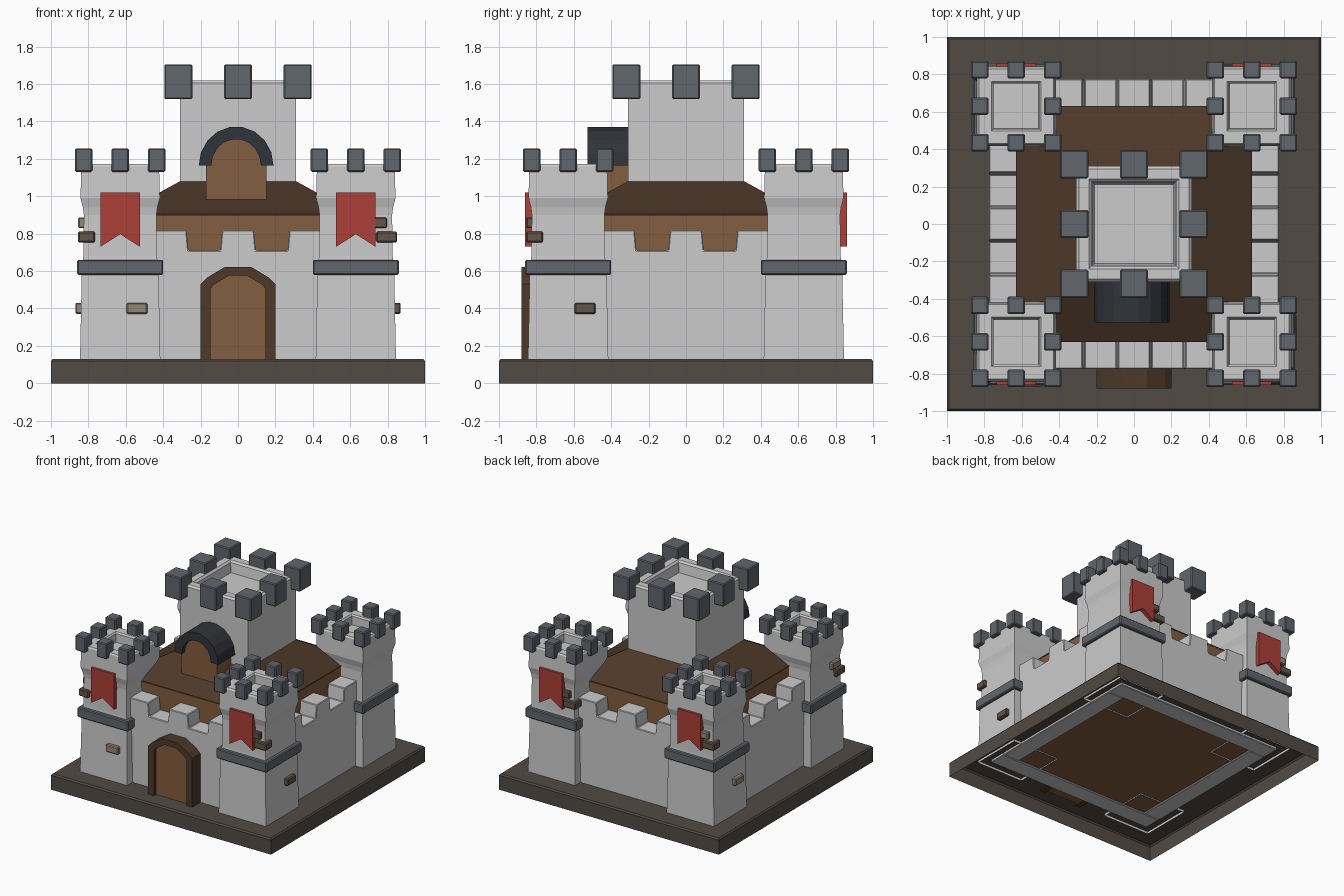
import bpy, bmesh
from math import pi, cos, sin
from mathutils import Matrix, Vector

if "Cube" in bpy.data.objects:
    bpy.data.objects.remove(bpy.data.objects["Cube"])


def mat(name, rgb):
    m = bpy.data.materials.new(name)
    m.diffuse_color = (*rgb, 1)
    m.use_nodes = True
    m.node_tree.nodes["Principled BSDF"].inputs["Base Color"].default_value = m.diffuse_color
    return m


DARK = mat("dark_stone", (0.12, 0.135, 0.155))
EARTH = mat("earth", (0.085, 0.07, 0.058))
WOOD = mat("wood", (0.23, 0.11, 0.05))
TRIM = mat("dark_wood", (0.075, 0.04, 0.022))
SLATE = mat("slate", (0.03, 0.033, 0.04))
RED = mat("banner_red", (0.42, 0.05, 0.04))
TAN = mat("tan_brick", (0.3, 0.25, 0.18))
BROWN = mat("brown_brick", (0.13, 0.09, 0.065))


def finish(name, bm, material=None, place=None, bevel=0):
    bmesh.ops.recalc_face_normals(bm, faces=bm.faces)
    me = bpy.data.meshes.new(name)
    bm.to_mesh(me)
    bm.free()
    ob = bpy.data.objects.new(name, me)
    bpy.context.collection.objects.link(ob)
    if material:
        me.materials.append(material)
    if place is not None:
        ob.matrix_world = place
    if bevel:
        b = ob.modifiers.new("bevel", "BEVEL")
        b.width, b.segments = bevel, 1
    return ob


def square_stack(name, profile, material=None, place=None, bottom=True, bevel=0):
    """Square cross-sections (half width, z) joined from bottom to top."""
    bm = bmesh.new()
    rings = [[bm.verts.new((sx * h, sy * h, z)) for sx, sy in ((-1, -1), (1, -1), (1, 1), (-1, 1))]
             for h, z in profile]
    for a, b in zip(rings, rings[1:]):
        for i in range(4):
            j = (i + 1) % 4
            bm.faces.new((a[i], a[j], b[j], b[i]))
    bm.faces.new(rings[-1])
    if bottom:
        bm.faces.new(rings[0][::-1])
    return finish(name, bm, material, place, bevel)


def prism(name, pts, y0, y1, material=None, place=None, bevel=0):
    """Front outline (x, z) extruded from y0 to y1."""
    bm = bmesh.new()
    f = bm.faces.new([bm.verts.new((x, y0, z)) for x, z in pts])
    r = bmesh.ops.extrude_face_region(bm, geom=[f])
    bmesh.ops.translate(bm, vec=(0, y1 - y0, 0),
                        verts=[v for v in r["geom"] if isinstance(v, bmesh.types.BMVert)])
    return finish(name, bm, material, place, bevel)


def box(name, centre, size, material=None, place=Matrix(), bevel=0.007):
    bm = bmesh.new()
    bmesh.ops.create_cube(bm, size=1)
    bmesh.ops.scale(bm, vec=size, verts=bm.verts)
    return finish(name, bm, material, place @ Matrix.Translation(centre), bevel)


def turn(deg):
    return Matrix.Rotation(deg * pi / 180, 4, "Z")


def mirrored(pts):
    return pts + [(-x, z) for x, z in reversed(pts)]


def merlon_ring(name, offset, z, size, place=Matrix()):
    for i in (-1, 0, 1):
        for j in (-1, 0, 1):
            if i or j:
                box(name, (i * offset, j * offset, z), size, DARK, place)


# Base plate, open underneath
square_stack("base", [(1, 0), (1, 0.118), (0.99, 0.13)], EARTH, bottom=False)

# Crenellated curtain walls
crenels = [(0.44, 0.82), (0.275, 0.82), (0.265, 0.71), (0.095, 0.71), (0.085, 0.82)]
for i in range(4):
    half = 0.775 if i % 2 == 0 else 0.625
    prism("curtain_wall", mirrored([(half, 0.11), (half, 0.71), (0.44, 0.71)] + crenels),
          -0.775, -0.625, None, turn(90 * i), 0.005)

# Hall with sloped roof
square_stack("hall_walls", [(0.628, 0.12), (0.628, 0.9)], WOOD)
square_stack("hall_roof", [(0.63, 0.895), (0.63, 0.905), (0.31, 1.08)], TRIM)

# Central keep with sunken top
square_stack("keep", [(0.31, 1.0), (0.31, 1.605), (0.295, 1.62), (0.24, 1.62),
                      (0.225, 1.605), (0.212, 1.53)])
merlon_ring("keep_merlon", 0.319, 1.612, (0.15, 0.15, 0.187))

# Corner towers: each with its own quarter turn for the stray bricks
for sx, sy, deg in ((1, -1, 0), (-1, -1, -90), (1, 1, 180), (-1, 1, 180)):
    at = Matrix.Translation((sx * 0.63, sy * 0.63, 0))
    square_stack("tower", [(0.215, 0.11), (0.205, 0.6), (0.197, 0.68), (0.194, 0.9),
                           (0.199, 0.94), (0.212, 0.99), (0.208, 1.16), (0.2, 1.172),
                           (0.132, 1.172), (0.122, 1.16), (0.12, 1.09)], None, at, False)
    square_stack("tower_band", [(0.23, 0.58), (0.23, 0.66)], DARK, at, bevel=0.007)
    merlon_ring("tower_merlon", 0.195, 1.193, (0.093, 0.093, 0.125), at)
    spin = at @ turn(deg)
    box("side_brick", (0.215, 0.09, 0.4), (0.05, 0.112, 0.06), TAN if deg else BROWN, spin)
    box("corner_brick", (0.165, -0.18, 0.782), (0.112, 0.09, 0.058), BROWN, spin)
    box("upper_brick", (0.112, -0.18, 0.858), (0.11, 0.09, 0.058), BROWN if sx > 0 else TAN, spin)
    # Swallowtail banner facing outward
    prism("banner", [(-0.105, 1.02), (0.105, 1.02), (0.105, 0.73), (0, 0.797), (-0.105, 0.73)],
          -0.231, -0.19, RED, at @ turn(0 if sy < 0 else 180))

# Gate with clipped arch frame
gate_out = [(0.2, 0.12), (0.2, 0.53), (0.165, 0.565), (0.07, 0.622)]
gate_in = [(0.148, 0.12), (0.148, 0.505), (0.125, 0.53), (0.05, 0.575)]
prism("gate_frame", mirrored(gate_out) + mirrored([(-x, z) for x, z in gate_in]),
      -0.88, -0.76, TRIM)
prism("gate_door", mirrored(gate_in), -0.85, -0.76, WOOD)


# Dormer on the roof under an arched hood
def arch(rx, rz):
    return [(-0.01 + rx * cos(pi * k / 9), 1.163 + rz * sin(pi * k / 9)) for k in range(10)]


prism("dormer", [(-0.172, 0.88), (-0.172, 1.163)] + arch(0.14, 0.15)[::-1]
      + [(0.152, 1.163), (0.152, 0.88)], -0.488, -0.3, WOOD)
prism("dormer_hood", arch(0.2, 0.21) + arch(0.133, 0.143)[::-1], -0.527, -0.3, SLATE)
